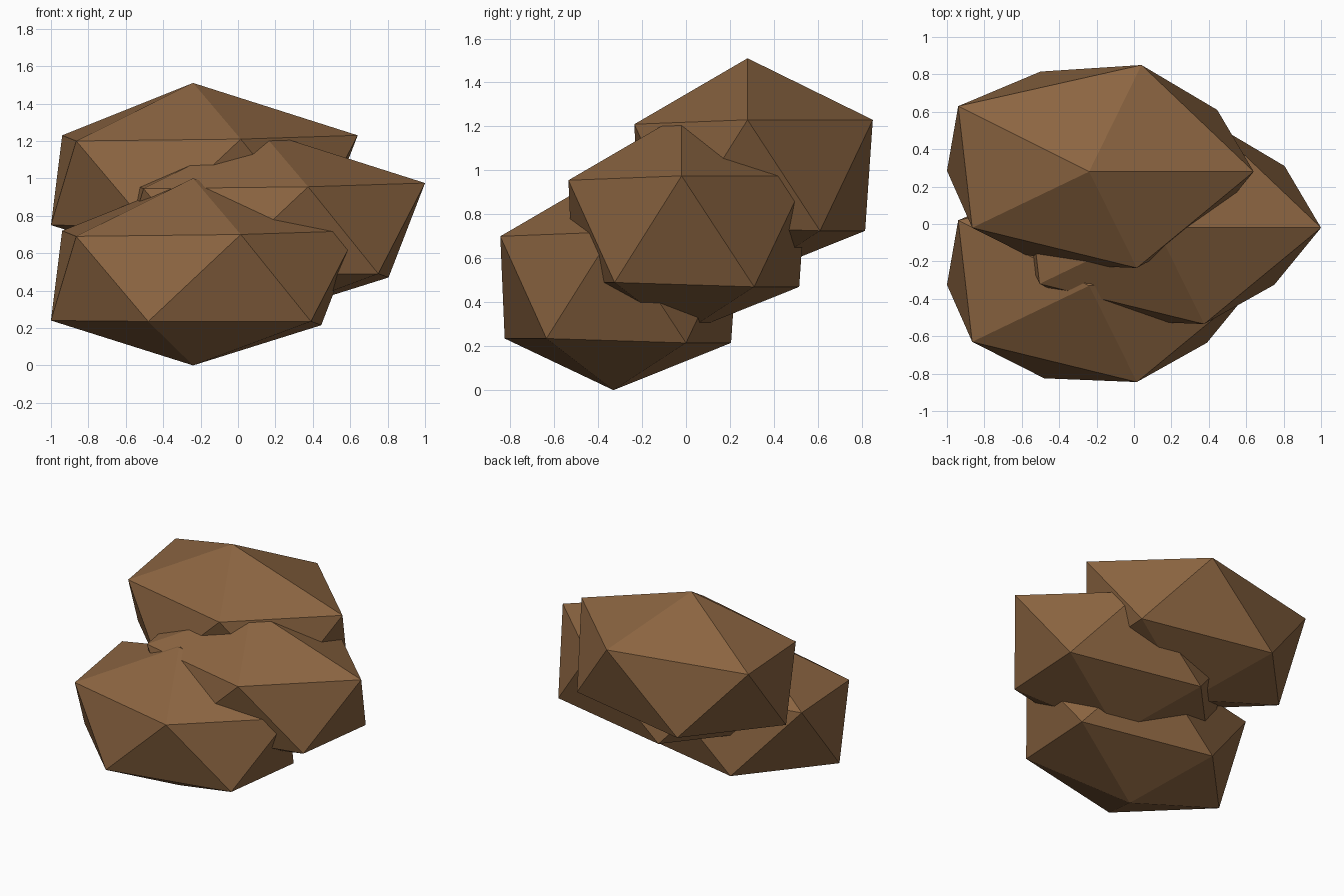
import bpy
import bmesh

cube = bpy.data.objects.get("Cube")
if cube:
    bpy.data.objects.remove(cube, do_unlink=True)

# Single brown rock colour
brown = bpy.data.materials.new("earth_brown")
brown.use_nodes = True
colour = (0.26, 0.13, 0.053, 1)
brown.diffuse_color = colour
brown.node_tree.nodes["Principled BSDF"].inputs["Base Color"].default_value = colour

# Boulder: a rough twenty-sided stone, two rings of five between two poles
TOP = (0, 0, 1.0)
BOTTOM = (0, 0, 0)
UPPER = [(0.88, 0, 0.72), (0.28, 0.57, 0.72), (-0.70, 0.35, 0.72),
         (-0.625, -0.30, 0.69), (0.255, -0.515, 0.70)]
LOWER = [(0.685, 0.33, 0.215), (-0.26, 0.535, 0.215), (-0.76, 0.005, 0.24),
         (-0.24, -0.495, 0.235), (0.63, -0.305, 0.235)]


def boulder_mesh():
    bm = bmesh.new()
    top, bottom = bm.verts.new(TOP), bm.verts.new(BOTTOM)
    up = [bm.verts.new(p) for p in UPPER]
    low = [bm.verts.new(p) for p in LOWER]
    for i in range(5):
        j = (i + 1) % 5
        bm.faces.new((top, up[i], up[j]))
        bm.faces.new((up[i], low[i], up[j]))
        bm.faces.new((low[i], low[j], up[j]))
        bm.faces.new((bottom, low[j], low[i]))
    bmesh.ops.recalc_face_normals(bm, faces=bm.faces)
    mesh = bpy.data.meshes.new("boulder")
    bm.to_mesh(mesh)
    bm.free()
    mesh.materials.append(brown)
    return mesh


# Three copies of the stone, stacked like steps towards the back
mesh = boulder_mesh()
for name, place in (("lower_boulder", (-0.24, -0.33, 0)),
                    ("middle_boulder", (0.12, -0.02, 0.255)),
                    ("upper_boulder", (-0.24, 0.28, 0.51))):
    stone = bpy.data.objects.new(name, mesh)
    stone.location = place
    bpy.context.collection.objects.link(stone)
